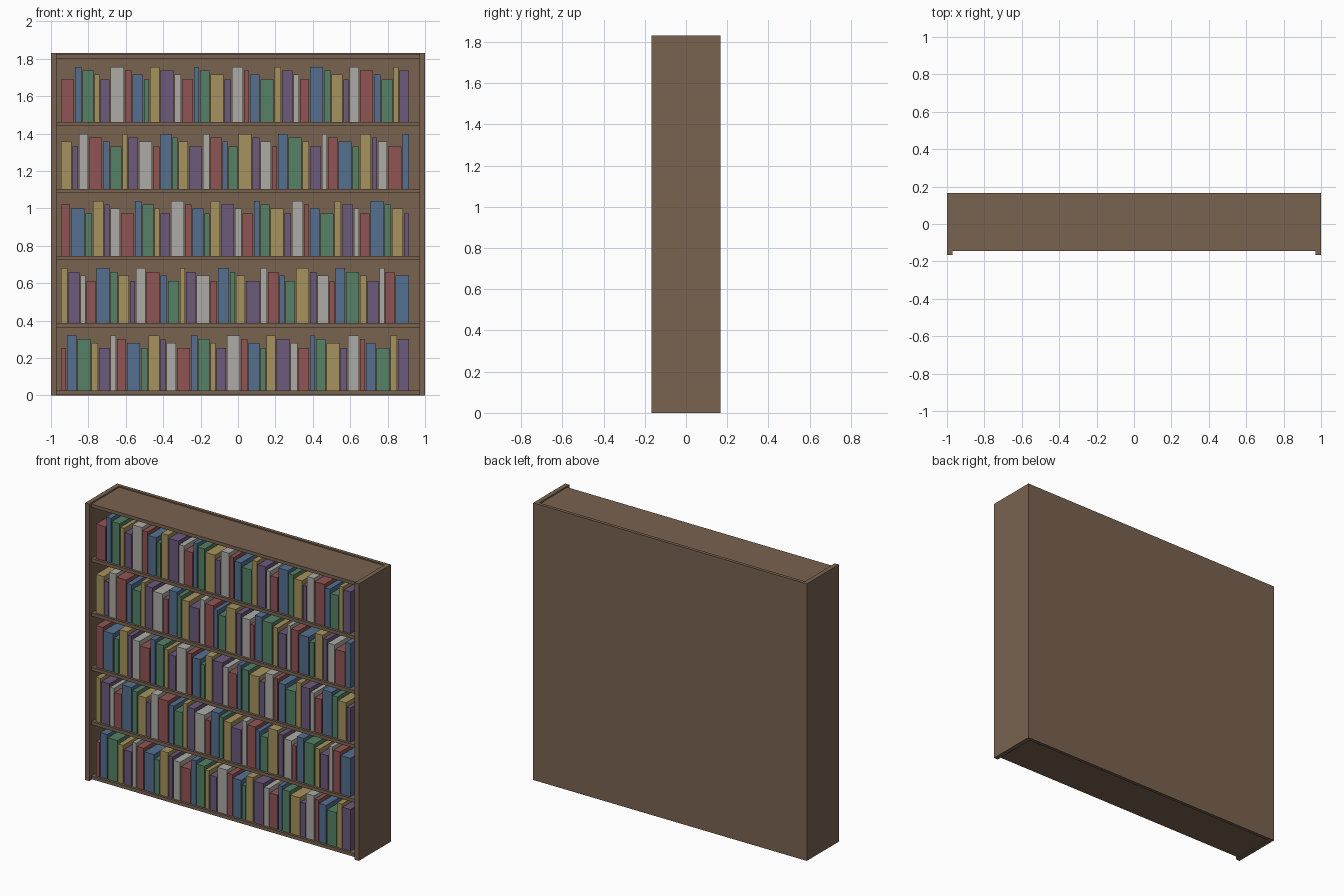
import bpy

if "Cube" in bpy.data.objects:
    bpy.data.objects.remove(bpy.data.objects["Cube"])

W, H, D = 2.0, 1.83, 0.334      # overall size
SIDE, BOARD = 0.03, 0.022       # panel thicknesses
PITCH, FIRST = 0.359, 0.027     # shelf spacing, top of lowest shelf


def material(name, rgb):
    m = bpy.data.materials.new(name)
    m.diffuse_color = (*rgb, 1)
    m.use_nodes = True
    m.node_tree.nodes["Principled BSDF"].inputs["Base Color"].default_value = m.diffuse_color
    return m


def box(name, x, y, z, mat):
    """Box from (min, max) ranges on each axis."""
    corners = [(a, b, c) for a in x for b in y for c in z]
    faces = [(0, 1, 3, 2), (4, 6, 7, 5), (0, 4, 5, 1),
             (2, 3, 7, 6), (0, 2, 6, 4), (1, 5, 7, 3)]
    mesh = bpy.data.meshes.new(name)
    mesh.from_pydata(corners, [], faces)
    mesh.materials.append(mat)
    ob = bpy.data.objects.new(name, mesh)
    bpy.context.collection.objects.link(ob)
    return ob


wood = material("wood", (0.19, 0.125, 0.08))
covers = [material(n + "_cover", c) for n, c in (
    ("red", (0.28, 0.09, 0.09)), ("blue", (0.09, 0.16, 0.28)),
    ("green", (0.09, 0.22, 0.13)), ("yellow", (0.38, 0.29, 0.11)),
    ("purple", (0.15, 0.10, 0.20)), ("white", (0.42, 0.41, 0.38)))]

# Case: two sides and a back panel
inner = W / 2 - SIDE
back_y = D / 2 - BOARD
box("left_side", (-W / 2, -inner), (-D / 2, D / 2), (0, H), wood)
box("right_side", (inner, W / 2), (-D / 2, D / 2), (0, H), wood)
box("back_panel", (-inner, inner), (back_y, D / 2), (0, H), wood)

# Shelves, including the bottom and top boards
for k in range(6):
    top = FIRST + k * PITCH
    box(f"shelf_{k}", (-inner, inner), (-0.145, back_y), (top - BOARD, top), wood)

# Books: widths, heights and colours cycle, shifted on each shelf
widths = [0.027, 0.05, 0.07, 0.035, 0.058]
heights = [0.227, 0.294, 0.275, 0.254]
GAP = 0.0053
for row in range(5):
    x, z = -0.947, FIRST + row * PITCH
    for i in range(35):
        w = widths[(i + 3 * row) % 5]
        h = heights[(i + row) % 4]
        box(f"book_{row}_{i}", (x, x + w), (-0.13, 0.10), (z, z + h),
            covers[(i + 3 * row) % 6])
        x += w + GAP
